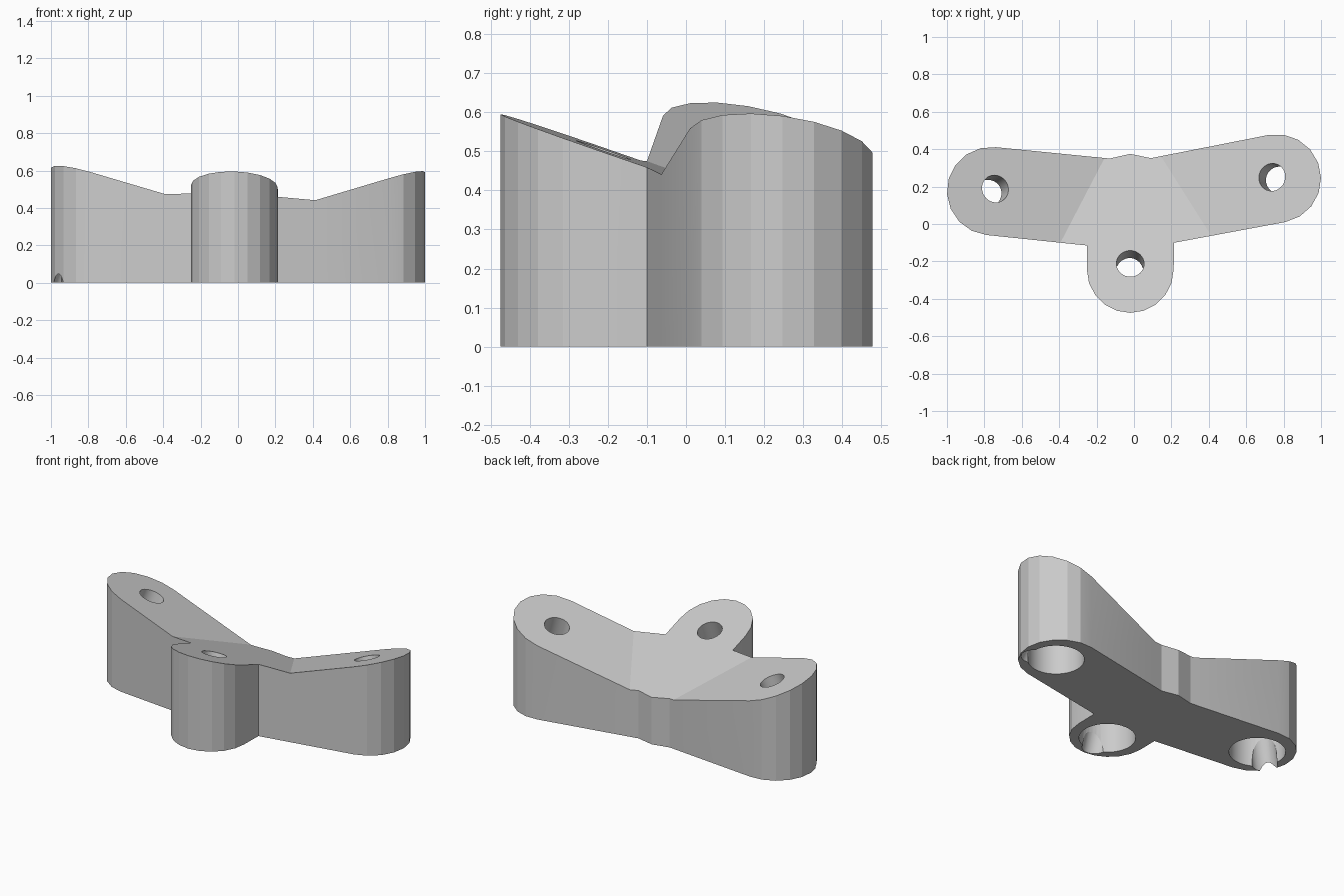
import bpy, bmesh
from math import cos, sin, radians
from mathutils import Vector

cube = bpy.data.objects.get("Cube")
if cube:
    bpy.data.objects.remove(cube, do_unlink=True)

# Single material
grey = bpy.data.materials.new("plain grey")
grey.use_nodes = True
grey.diffuse_color = (0.6, 0.6, 0.6, 1)
grey.node_tree.nodes["Principled BSDF"].inputs["Base Color"].default_value = (0.6, 0.6, 0.6, 1)

# Sloping top of each arm: height = a + b*x + c*y
FRONT, LEFT, RIGHT = (0.43, -0.026, -0.346), (0.3, 0.322, -0.126), (0.331, -0.316, -0.195)


def height(plane, x, y):
    return plane[0] + plane[1] * x + plane[2] * y


def arc(x, y, radius, start, end, steps):
    angles = [radians(start + (end - start) * i / steps) for i in range(steps + 1)]
    return [(x + radius * cos(a), y + radius * sin(a)) for a in angles]


def make_object(name, bm):
    mesh = bpy.data.meshes.new(name)
    bmesh.ops.recalc_face_normals(bm, faces=bm.faces)
    bm.to_mesh(mesh)
    bm.free()
    mesh.materials.append(grey)
    obj = bpy.data.objects.new(name, mesh)
    bpy.context.scene.collection.objects.link(obj)
    return obj


# Three-armed outline, counter-clockwise
outline = arc(-0.02, -0.243, 0.232, 180, 360, 10) + [(0.215, -0.10)]
outline += arc(0.763, 0.243, 0.237, -79, 101, 9)
outline += [(0.09, 0.352), (-0.02, 0.375), (-0.13, 0.35)]
outline += arc(-0.764, 0.176, 0.236, 84, 264, 9) + [(-0.25, -0.115)]

# Body: extrude the outline, crease it between arms, tilt the tops
bm = bmesh.new()
base = bm.faces.new([bm.verts.new((x, y, 0)) for x, y in outline])
top = bmesh.ops.extrude_face_region(bm, geom=[base], use_keep_orig=True)["geom"]
for v in top:
    if isinstance(v, bmesh.types.BMVert):
        v.co.z = 1
for plane in (LEFT, RIGHT):
    a, b, c = (p - f for p, f in zip(plane, FRONT))
    normal = Vector((b, c, 0))
    bmesh.ops.bisect_plane(bm, geom=bm.verts[:] + bm.edges[:] + bm.faces[:],
                           plane_co=normal * (-a / normal.length_squared), plane_no=normal)
for v in bm.verts:
    if v.co.z > 0.5:
        v.co.z = max(height(p, v.co.x, v.co.y) for p in (FRONT, LEFT, RIGHT))
body = make_object("bracket_body", bm)


def cut(name, radius, length, centre, axis):
    """Subtract a cylinder from the body."""
    bm = bmesh.new()
    bmesh.ops.create_cone(bm, cap_ends=True, segments=40, radius1=radius, radius2=radius, depth=length)
    cutter = make_object(name, bm)
    cutter.hide_render = True
    cutter.rotation_mode = "QUATERNION"
    cutter.rotation_quaternion = Vector((0, 0, 1)).rotation_difference(axis)
    cutter.location = centre
    mod = body.modifiers.new(name, "BOOLEAN")
    mod.operation, mod.solver, mod.object = "DIFFERENCE", "EXACT", cutter
    bpy.context.view_layer.update()
    bpy.context.view_layer.objects.active = body
    bpy.ops.object.modifier_apply(modifier=name)
    bpy.data.objects.remove(cutter, do_unlink=True)


# Per arm: upright wide bore from below, narrow hole square to the sloping top
holes = (("front", FRONT, (-0.02, -0.212), (-0.02, -0.262)),
         ("left", LEFT, (0.738, 0.25), (0.783, 0.236)),
         ("right", RIGHT, (-0.742, 0.188), (-0.783, 0.168)))
for name, plane, (x, y), (bore_x, bore_y) in holes:
    z = height(plane, x, y)
    bore_top = z - 0.14
    cut(name + "_bore", 0.163, 2 * bore_top, (bore_x, bore_y, 0), Vector((0, 0, 1)))
    cut(name + "_hole", 0.074, 2, (x, y, z), Vector((-plane[1], -plane[2], 1)))

# Smooth the fine hole walls only; the outline facets stay flat
body.select_set(True)
bpy.context.view_layer.objects.active = body
bpy.ops.object.shade_smooth_by_angle(angle=radians(12))
